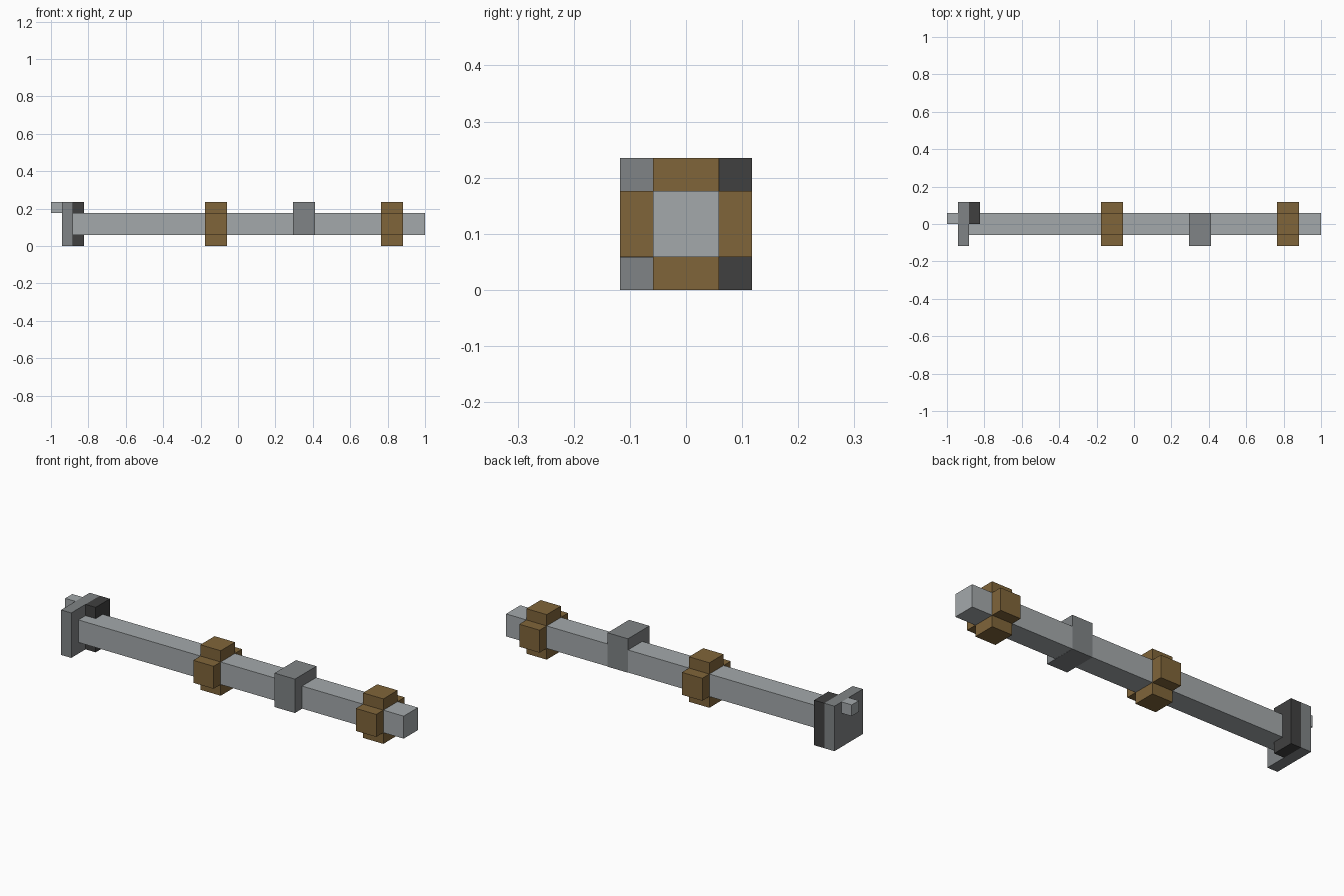
import bpy
import bmesh

cube = bpy.data.objects.get("Cube")
if cube:
    bpy.data.objects.remove(cube, do_unlink=True)

U = 2 / 17  # width of the square shaft; every part sits on half steps of it
H = U / 2


def material(name, srgb):
    lin = [((c / 255 + 0.055) / 1.055) ** 2.4 for c in srgb]
    mat = bpy.data.materials.new(name)
    mat.use_nodes = True
    mat.diffuse_color = (*lin, 1)
    mat.node_tree.nodes["Principled BSDF"].inputs["Base Color"].default_value = (*lin, 1)
    return mat


LIGHT = material("light steel", (164, 169, 171))
GREY = material("mid grey", (128, 132, 134))
DARK = material("dark iron", (64, 64, 64))
BROWN = material("brown wood", (128, 101, 58))


def prism(name, profile, x0, x1, mat):
    """Extrude a (y, z) outline along x; all values count half steps."""
    bm = bmesh.new()
    verts = [bm.verts.new((x0 * H, y * H, (z + 2) * H)) for y, z in profile]
    face = bm.faces.new(verts)
    ext = bmesh.ops.extrude_face_region(bm, geom=[face])
    moved = [g for g in ext["geom"] if isinstance(g, bmesh.types.BMVert)]
    bmesh.ops.translate(bm, verts=moved, vec=((x1 - x0) * H, 0, 0))
    bmesh.ops.recalc_face_normals(bm, faces=bm.faces)
    mesh = bpy.data.meshes.new(name)
    bm.to_mesh(mesh)
    bm.free()
    mesh.materials.append(mat)
    obj = bpy.data.objects.new(name, mesh)
    bpy.context.collection.objects.link(obj)
    return obj


def rect(y0, y1, z0, z1):
    return [(y0, z0), (y1, z0), (y1, z1), (y0, z1)]


# Long square shaft
prism("shaft", rect(-1, 1, -1, 1), -15, 17, LIGHT)

# End plate, half-width backing plate and small peg
prism("end_plate", rect(-2, 2, -2, 2), -16, -15, GREY)
prism("backing_plate", rect(0, 2, -2, 2), -15, -14, DARK)
prism("end_peg", rect(0, 1, 1, 2), -17, -16, LIGHT)

# Cross-shaped collars around the shaft
CROSS = [(-1, -2), (1, -2), (1, -1), (2, -1), (2, 1), (1, 1),
         (1, 2), (-1, 2), (-1, 1), (-2, 1), (-2, -1), (-1, -1)]
for name, x in (("middle_collar", -3), ("tip_collar", 13)):
    prism(name, CROSS, x, x + 2, BROWN)

# Offset block, a hair proud of the shaft where they are flush
E = 0.015
prism("offset_block", rect(-2, 1 + E, -1 - E, 2), 5, 7, GREY)
